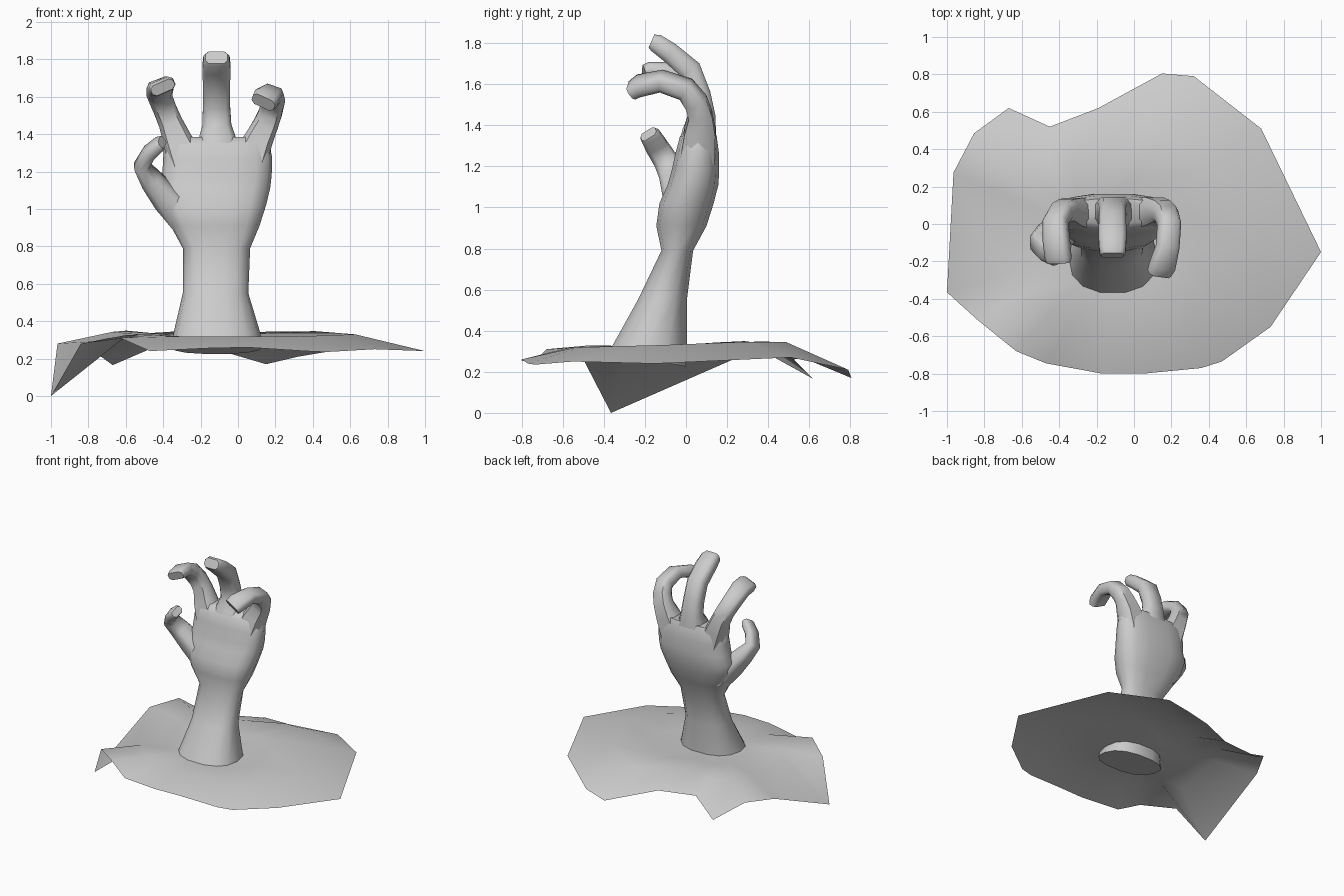
import bpy, bmesh, math
from mathutils import Vector


def finish(name, bm, angle):
    bmesh.ops.recalc_face_normals(bm, faces=bm.faces)
    me = bpy.data.meshes.new(name)
    bm.to_mesh(me)
    bm.free()
    ob = bpy.data.objects.new(name, me)
    bpy.context.collection.objects.link(ob)
    bpy.ops.object.select_all(action='DESELECT')
    ob.select_set(True)
    bpy.context.view_layer.objects.active = ob
    bpy.ops.object.shade_smooth_by_angle(angle=math.radians(angle))
    return ob


def loft(bm, rings, cap=True):
    vs = [[bm.verts.new(p) for p in r] for r in rings]
    n = len(vs[0])
    for a, b in zip(vs, vs[1:]):
        for i in range(n):
            j = (i + 1) % n
            bm.faces.new((a[i], a[j], b[j], b[i]))
    if cap:
        bm.faces.new(vs[0][::-1])
        bm.faces.new(vs[-1])
    return vs


def digit(name, path, side):
    """Chamfered eight-sided tube; path holds x, y, z, width, thickness."""
    pts = [Vector(p[:3]) for p in path]
    rings = []
    for i, p in enumerate(path):
        t = (pts[min(i + 1, len(pts) - 1)] - pts[max(i - 1, 0)]).normalized()
        s = Vector(side)
        s = (s - t * s.dot(t)).normalized()
        u = t.cross(s)
        w, h = p[3] / 2, p[4] / 2
        oct8 = [(1, .5), (.68, 1), (-.68, 1), (-1, .5),
                (-1, -.5), (-.68, -1), (.68, -1), (1, -.5)]
        rings.append([pts[i] + s * a * w + u * b * h for a, b in oct8])
    bm = bmesh.new()
    loft(bm, rings)
    return finish(name, bm, 52)


# forearm and palm: z, x min, x max, y min, y max
sections = [
    (0.225, -0.36, 0.13, -0.375, 0.0),
    (0.335, -0.345, 0.12, -0.355, 0.005),
    (0.55, -0.295, 0.055, -0.235, 0.005),
    (0.79, -0.295, 0.065, -0.12, 0.035),
    (0.91, -0.36, 0.115, -0.145, 0.10),
    (1.02, -0.415, 0.15, -0.13, 0.135),
    (1.11, -0.43, 0.172, -0.09, 0.158),
    (1.18, -0.405, 0.18, -0.07, 0.162),
    (1.27, -0.40, 0.183, -0.05, 0.16),
    (1.345, -0.395, 0.17, -0.03, 0.15),
    (1.385, -0.35, 0.13, 0.005, 0.135),
]
rings = []
for z, x0, x1, y0, y1 in sections:
    ring = []
    e = 2 / 2.4 if z < 0.85 else 2 / 2.8
    for k in range(14):
        a = 2 * math.pi * k / 14
        c, s = math.cos(a), math.sin(a)
        y = (y0 + y1) / 2 + (y1 - y0) / 2 / 0.985 * math.copysign(abs(s) ** e, s)
        # the hidden foot of the arm is cut at a slant
        ring.append(((x0 + x1) / 2 + (x1 - x0) / 2 * math.copysign(abs(c) ** e, c),
                     y, z - 0.2 * y if z < 0.3 else z))
    rings.append(ring)
bm = bmesh.new()
loft(bm, rings)
finish("forearm_and_palm", bm, 60)

# curled fingers and thumb
digit("middle_finger", [
    (-0.11, 0.052, 1.26, 0.24, 0.19), (-0.11, 0.065, 1.37, 0.20, 0.165),
    (-0.113, 0.085, 1.45, 0.155, 0.115),
    (-0.115, 0.065, 1.55, 0.145, 0.11), (-0.115, 0.02, 1.67, 0.145, 0.11),
    (-0.115, -0.08, 1.755, 0.15, 0.10), (-0.115, -0.145, 1.80, 0.14, 0.09),
    (-0.115, -0.168, 1.81, 0.12, 0.07)], (1, 0, 0))
digit("index_finger", [
    (-0.27, 0.05, 1.24, 0.20, 0.17), (-0.325, 0.065, 1.37, 0.155, 0.15),
    (-0.36, 0.075, 1.46, 0.13, 0.115), (-0.39, 0.06, 1.53, 0.125, 0.11),
    (-0.42, 0.01, 1.605, 0.13, 0.10),
    (-0.415, -0.09, 1.652, 0.14, 0.09), (-0.405, -0.185, 1.655, 0.14, 0.075),
    (-0.402, -0.205, 1.65, 0.13, 0.06)], (1, 0, 0.42))
digit("little_finger", [
    (0.055, 0.055, 1.24, 0.20, 0.17), (0.11, 0.068, 1.37, 0.155, 0.15),
    (0.148, 0.07, 1.45, 0.135, 0.115), (0.172, 0.05, 1.51, 0.125, 0.11),
    (0.188, 0.0, 1.575, 0.12, 0.10), (0.18, -0.12, 1.615, 0.12, 0.09),
    (0.15, -0.23, 1.592, 0.14, 0.085),
    (0.135, -0.263, 1.57, 0.13, 0.07)], (1, 0, -0.35))
digit("thumb", [
    (-0.28, -0.01, 0.95, 0.17, 0.16), (-0.385, -0.025, 1.06, 0.17, 0.14),
    (-0.465, -0.06, 1.155, 0.14, 0.11), (-0.515, -0.10, 1.23, 0.12, 0.08),
    (-0.475, -0.145, 1.30, 0.11, 0.07), (-0.42, -0.173, 1.347, 0.10, 0.065),
    (-0.405, -0.183, 1.357, 0.085, 0.05)], (0, 1, 0.4))

# uneven sheet of ground around the arm
outline = [
    (1.0, -0.15, 0.24), (0.68, 0.51, 0.27), (0.32, 0.79, 0.21), (0.15, 0.805, 0.17),
    (-0.19, 0.62, 0.27), (-0.45, 0.52, 0.26), (-0.67, 0.62, 0.165),
    (-0.855, 0.485, 0.30), (-0.965, 0.275, 0.28), (-1.0, -0.365, 0.0),
    (-0.84, -0.51, 0.28), (-0.63, -0.68, 0.31), (-0.47, -0.745, 0.24),
    (-0.17, -0.8, 0.255), (0.05, -0.8, 0.26), (0.36, -0.77, 0.24),
    (0.47, -0.735, 0.235), (0.73, -0.55, 0.25)]


def shrink(f, z, follow):
    return [(-0.1 + (x + 0.1) * f, -0.1 + (y + 0.1) * f,
             z + follow * (h - 0.26) + 0.03 * y * f) for x, y, h in outline]


bm = bmesh.new()
vs = loft(bm, [outline, shrink(0.66, 0.335, 0.12), shrink(0.35, 0.322, 0)], cap=False)
centre = bm.verts.new((-0.1, -0.1, 0.31))
inner = vs[-1]
for i in range(len(inner)):
    bm.faces.new((inner[i], inner[(i + 1) % len(inner)], centre))
finish("ground_sheet", bm, 75)
